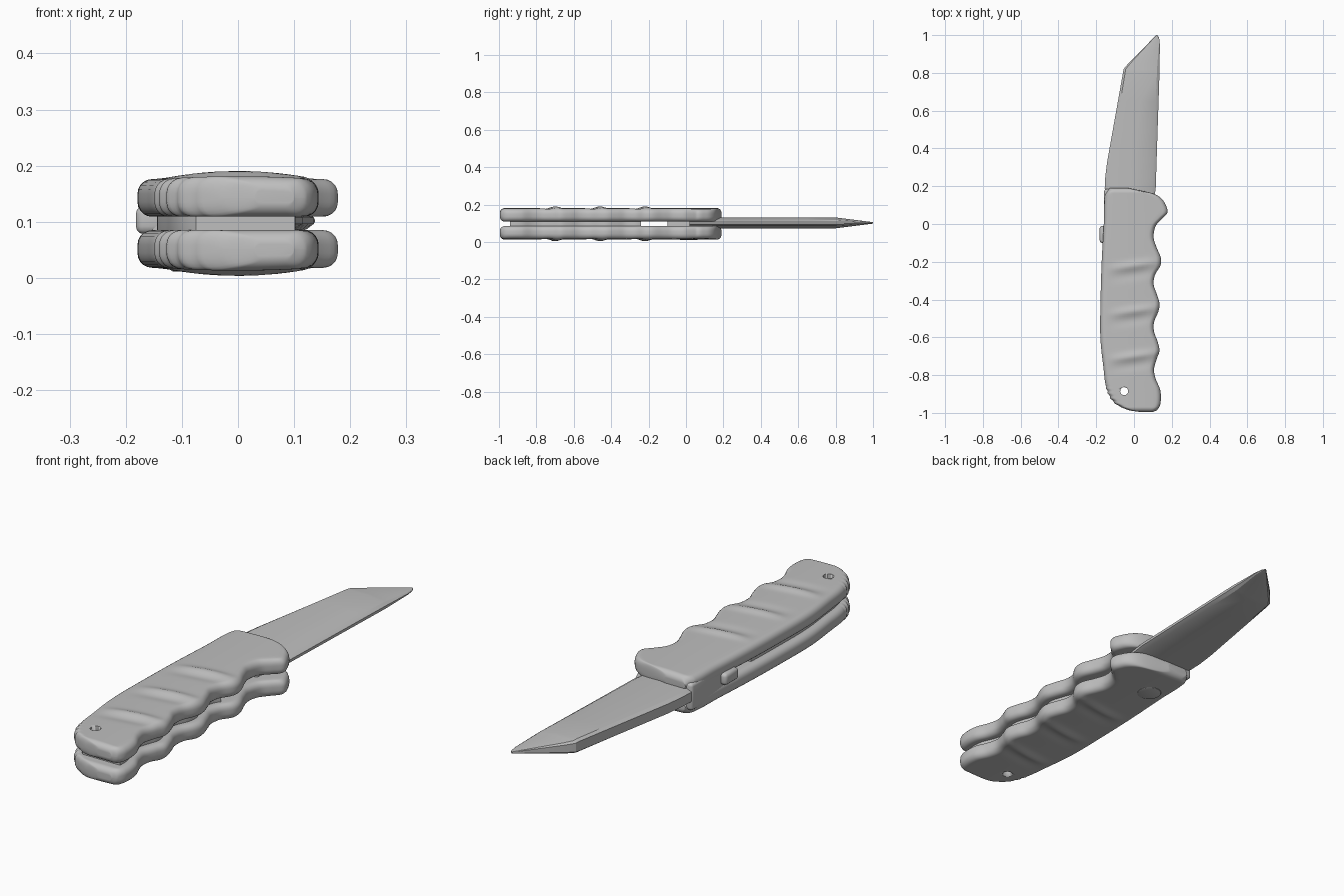
import bpy, bmesh, math
from mathutils import Matrix

if "Cube" in bpy.data.objects:
    bpy.data.objects.remove(bpy.data.objects["Cube"], do_unlink=True)

grey = bpy.data.materials.new("plain_grey")
grey.use_nodes = True
grey.diffuse_color = (0.52, 0.52, 0.52, 1)
grey.node_tree.nodes["Principled BSDF"].inputs["Base Color"].default_value = (0.52, 0.52, 0.52, 1)

MID = 0.097  # height of the plane between the two grips

# Edge positions as (y, x) pairs
SPINE = [(-0.995, 0.03), (-0.985, -0.03), (-0.95, -0.10), (-0.88, -0.143), (-0.75, -0.163),
         (-0.6, -0.178), (-0.4, -0.177), (-0.2, -0.171), (0, -0.16), (0.15, -0.153), (0.19, -0.13)]
FINGERS = [(-0.995, 0.10), (-0.985, 0.122), (-0.95, 0.14), (-0.88, 0.139), (-0.82, 0.115),
           (-0.77, 0.106), (-0.71, 0.122), (-0.67, 0.135), (-0.62, 0.124), (-0.57, 0.106),
           (-0.52, 0.106), (-0.46, 0.13), (-0.42, 0.135), (-0.37, 0.12), (-0.32, 0.104),
           (-0.27, 0.111), (-0.22, 0.14), (-0.18, 0.142), (-0.12, 0.118), (-0.07, 0.104),
           (-0.01, 0.115), (0.03, 0.15), (0.06, 0.177), (0.10, 0.168), (0.14, 0.14),
           (0.165, 0.09), (0.19, -0.03)]
BLADE_BACK = [(0.02, -0.13), (0.19, -0.155), (0.25, -0.152), (0.33, -0.142), (0.82, -0.055),
              (0.85, -0.03), (1, 0.118)]
BLADE_EDGE = [(0.02, 0.09), (0.19, 0.115), (0.5, 0.125), (0.8, 0.135), (0.95, 0.137),
              (0.985, 0.133), (1, 0.125)]


def sample(table, y, smooth=True):
    """Interpolate x at y, with curved or straight segments."""
    y = min(max(y, table[0][0]), table[-1][0])
    i = max(k for k in range(len(table) - 1) if table[k][0] <= y)
    (ya, xa), (yb, xb) = table[i], table[i + 1]
    w, t = yb - ya, (y - ya) / (yb - ya)
    if not smooth:
        return xa + (xb - xa) * t

    def slope(k):
        a, b = table[max(k - 1, 0)], table[min(k + 1, len(table) - 1)]
        return (b[1] - a[1]) / (b[0] - a[0])
    return ((2*t**3 - 3*t**2 + 1) * xa + (t**3 - 2*t**2 + t) * w * slope(i)
            + (3*t**2 - 2*t**3) * xb + (t**3 - t**2) * w * slope(i + 1))


def finish(bm, name, angle=40):
    """Turn a bmesh into a shaded object."""
    bmesh.ops.recalc_face_normals(bm, faces=bm.faces)
    me = bpy.data.meshes.new(name)
    bm.to_mesh(me)
    bm.free()
    ob = bpy.data.objects.new(name, me)
    bpy.context.collection.objects.link(ob)
    me.materials.append(grey)
    bpy.ops.object.select_all(action='DESELECT')
    ob.select_set(True)
    bpy.context.view_layer.objects.active = ob
    bpy.ops.object.shade_smooth_by_angle(angle=math.radians(angle))
    return ob


def loft(rows, name, angle=40):
    """Skin closed cross-sections and cap both ends."""
    bm = bmesh.new()
    rings = [[bm.verts.new(p) for p in row] for row in rows]
    for a, b in zip(rings, rings[1:]):
        for i in range(len(a)):
            j = (i + 1) % len(a)
            bm.faces.new((a[i], a[j], b[j], b[i]))
    bm.faces.new(rings[0])
    bm.faces.new(rings[-1])
    return finish(bm, name, angle)


def rounded_section(xl, xr, half, r):
    """Rounded rectangle, with extra points along the long sides."""
    r = min(r, half * 0.98, (xr - xl) * 0.45)
    pts = []
    for cx, cz, start in ((xr - r, half - r, 0), (xl + r, half - r, 90),
                          (xl + r, r - half, 180), (xr - r, r - half, 270)):
        for k in range(6):
            a = math.radians(start + 18 * k)
            pts.append((cx + r * math.cos(a), cz + r * math.sin(a)))
        if start in (0, 180):
            other = xl + r if start == 0 else xr - r
            pts += [(cx + (other - cx) * k / 12, cz + math.copysign(r, cz)) for k in range(1, 12)]
    return pts


def relief(x, y):
    """Slight crown plus the three raised grip ridges."""
    across = max(0, 1 - (x / 0.14) ** 2)
    z = 0.005 * across
    for y0 in (-0.22, -0.46, -0.70):
        d = y - y0 - 0.15 * x
        z += across * (0.0095 * math.exp(-(d / 0.022) ** 2)
                       - 0.004 * math.exp(-((d + 0.05) / 0.025) ** 2))
    return z


def grip(name, side):
    n, half, rnd, rows = 170, 0.0335, 0.026, []
    for i in range(n + 1):
        y = -0.4025 - 0.5925 * math.cos(math.pi * i / n)
        d = min(y + 0.995, 0.19 - y, rnd)
        h = half - rnd * (1 - math.sqrt(max(0, 1 - (1 - d / rnd) ** 2)))
        xl, xr = sample(SPINE, y), sample(FINGERS, y)
        if -0.97 < y < -0.86:  # small notches round the butt
            xl += 0.003 * math.sin(y * 240)
        row = []
        for x, z in rounded_section(xl, xr, h, rnd):
            if z > 0:
                z += relief(x, y) * z / h
            row.append((x, y, MID + side * (0.0455 + z)))
        rows.append(row)
    return loft(rows, name, 50)


def slab(name, lo, hi, bevel):
    """Bevelled box between two corners."""
    bm = bmesh.new()
    size = [b - a for a, b in zip(lo, hi)]
    mid = [(a + b) / 2 for a, b in zip(lo, hi)]
    bmesh.ops.create_cube(bm, size=1, matrix=Matrix.Translation(mid) @ Matrix.Diagonal((*size, 1)))
    bmesh.ops.bevel(bm, geom=bm.edges[:], offset=bevel, segments=3, profile=0.5, affect='EDGES')
    return finish(bm, name)


def disc(name, x, y, z, radius, depth, bevel=0):
    bm = bmesh.new()
    bmesh.ops.create_cone(bm, cap_ends=True, segments=32, radius1=radius, radius2=radius,
                          depth=depth, matrix=Matrix.Translation((x, y, z)))
    if bevel:
        rim = [e for e in bm.edges if abs(e.verts[0].co.z - e.verts[1].co.z) < 1e-5]
        bmesh.ops.bevel(bm, geom=rim, offset=bevel, segments=2, profile=0.5, affect='EDGES')
    return finish(bm, name)


# Grips and the recessed liner between them
upper = grip("upper_grip", 1)
lower = grip("lower_grip", -1)
liner_rows = []
for i in range(60):
    y = -0.94 + 0.70 * i / 59
    xl, xr = sample(SPINE, y) + 0.035, sample(FINGERS, y) - 0.04
    liner_rows.append([(x, y, MID + z) for x, z in rounded_section(xl, xr, 0.022, 0.004)])
liner = loft(liner_rows, "liner")

# Lanyard hole through the butt
cutter = disc("hole_cutter", -0.052, -0.885, MID, 0.021, 0.5)
cutter.hide_render = True
for ob in (upper, lower, liner):
    bpy.context.view_layer.objects.active = ob
    mod = ob.modifiers.new("lanyard_hole", 'BOOLEAN')
    mod.operation, mod.object, mod.solver = 'DIFFERENCE', cutter, 'EXACT'
    bpy.ops.object.modifier_apply(modifier=mod.name)
bpy.data.objects.remove(cutter, do_unlink=True)

# Blade: thick back, thin cutting edge, tapering to the tip
ys = [0.02, 0.19, 0.25, 0.33, 0.5, 0.65, 0.8, 0.82, 0.85, 0.9, 0.95, 0.985, 1.0]
blade_rows = []
for y in ys:
    xl, xr = sample(BLADE_BACK, y, False), sample(BLADE_EDGE, y, False)
    t = 0.029 if y < 0.8 else 0.029 - 0.025 * (y - 0.8) / 0.2
    top = [(0, 0.7), (0.06, 1), (0.55, 1), (0.93, 0.55), (1, 0.2)]
    section = top + [(u, -v) for u, v in reversed(top)]
    blade_rows.append([(xl + (xr - xl) * u, y, 0.102 + t * v) for u, v in section])
loft(blade_rows, "blade", 25)

# Bolster, lock tab and pivot
slab("bolster", (-0.158, -0.10, 0.04), (-0.04, 0.185, 0.154), 0.012)
slab("lock_tab", (-0.182, -0.10, 0.078), (-0.12, -0.01, 0.128), 0.014)
disc("pivot_cap", -0.07, 0.015, 0.022, 0.05, 0.022, 0.005)
